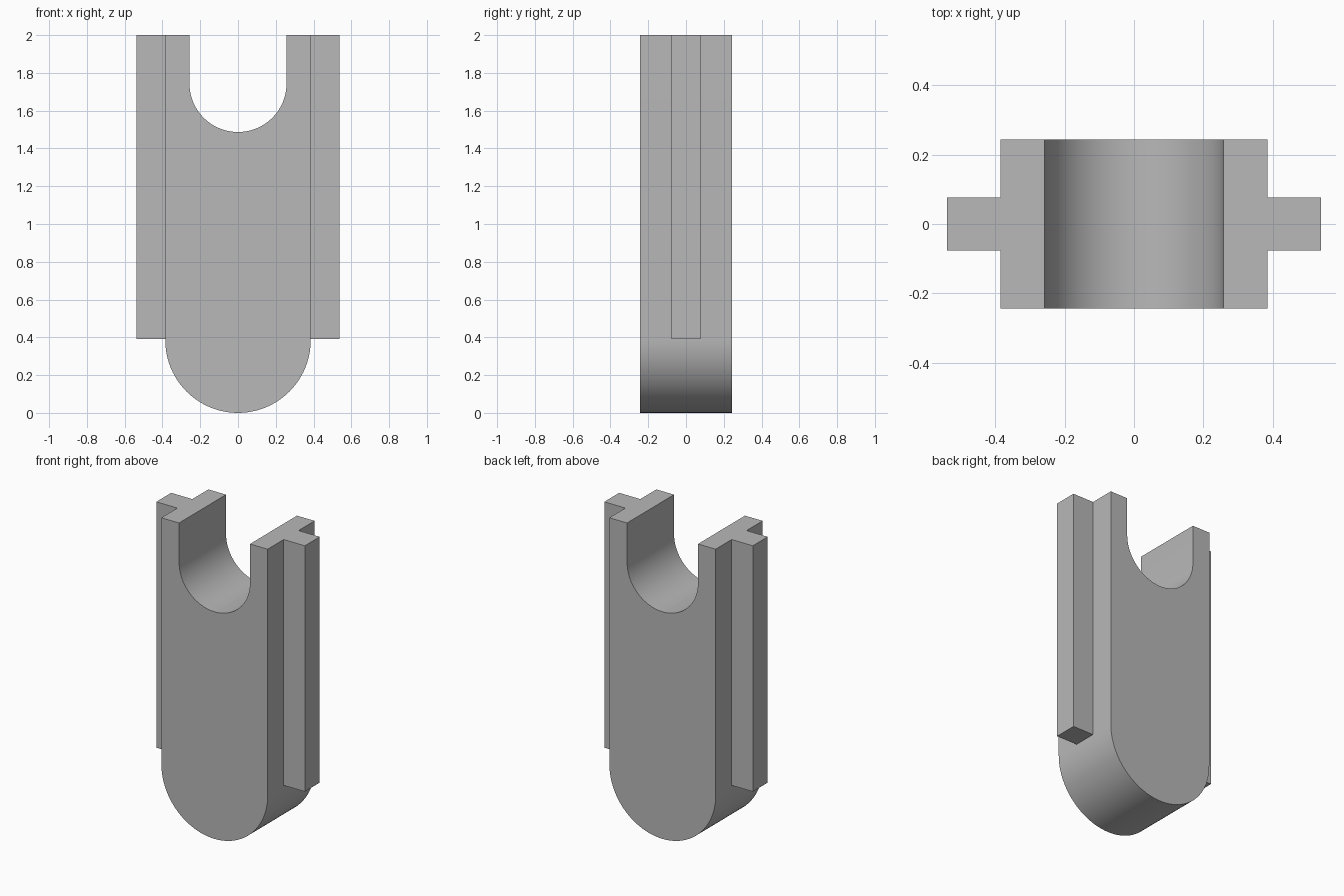
import bpy
import bmesh
from math import cos, sin, pi, radians

cube = bpy.data.objects.get("Cube")
if cube:
    bpy.data.objects.remove(cube, do_unlink=True)

HEIGHT = 2.0
BODY_R, BODY_Y = 0.385, 0.243      # half width (and foot radius), half depth
NOTCH_R, NOTCH_Z = 0.257, 1.744    # saddle radius and its centre height
RAIL_X, RAIL_Y, RAIL_Z = 0.538, 0.077, 0.39
SEGMENTS = 48

grey = bpy.data.materials.new("plain grey")
grey.use_nodes = True
colour = (0.48, 0.48, 0.48, 1)
grey.diffuse_color = colour
grey.node_tree.nodes["Principled BSDF"].inputs["Base Color"].default_value = colour


def lower_arc(radius, z):
    """Half circle from left (-x) round the bottom to right (+x)."""
    angles = [pi + pi * i / SEGMENTS for i in range(SEGMENTS + 1)]
    return [(radius * cos(a), z + radius * sin(a)) for a in angles]


def extrude_profile(name, points, half_depth):
    """Solid from an x-z outline, extruded evenly along y."""
    bm = bmesh.new()
    face = bm.faces.new([bm.verts.new((x, -half_depth, z)) for x, z in points])
    result = bmesh.ops.extrude_face_region(bm, geom=[face], use_keep_orig=True)
    moved = [v for v in result["geom"] if isinstance(v, bmesh.types.BMVert)]
    bmesh.ops.translate(bm, verts=moved, vec=(0, 2 * half_depth, 0))
    bmesh.ops.recalc_face_normals(bm, faces=bm.faces)
    mesh = bpy.data.meshes.new(name)
    bm.to_mesh(mesh)
    bm.free()
    mesh.materials.append(grey)
    obj = bpy.data.objects.new(name, mesh)
    bpy.context.collection.objects.link(obj)
    return obj


# Body: rounded foot below, U-shaped saddle cut in the top
outline = lower_arc(BODY_R, BODY_R)
outline += [(BODY_R, HEIGHT), (NOTCH_R, HEIGHT)]
outline += lower_arc(NOTCH_R, NOTCH_Z)[::-1]
outline += [(-NOTCH_R, HEIGHT), (-BODY_R, HEIGHT)]
body = extrude_profile("body", outline, BODY_Y)

# Guide rails on both sides
for name, side in (("left_rail", 1), ("right_rail", -1)):
    inner, outer = side * BODY_R, side * RAIL_X
    extrude_profile(name, [(inner, RAIL_Z), (outer, RAIL_Z),
                           (outer, HEIGHT), (inner, HEIGHT)], RAIL_Y)

# Smooth the curved walls, keep the rims sharp
bpy.ops.object.select_all(action="DESELECT")
body.select_set(True)
bpy.context.view_layer.objects.active = body
bpy.ops.object.shade_smooth_by_angle(angle=radians(30))
